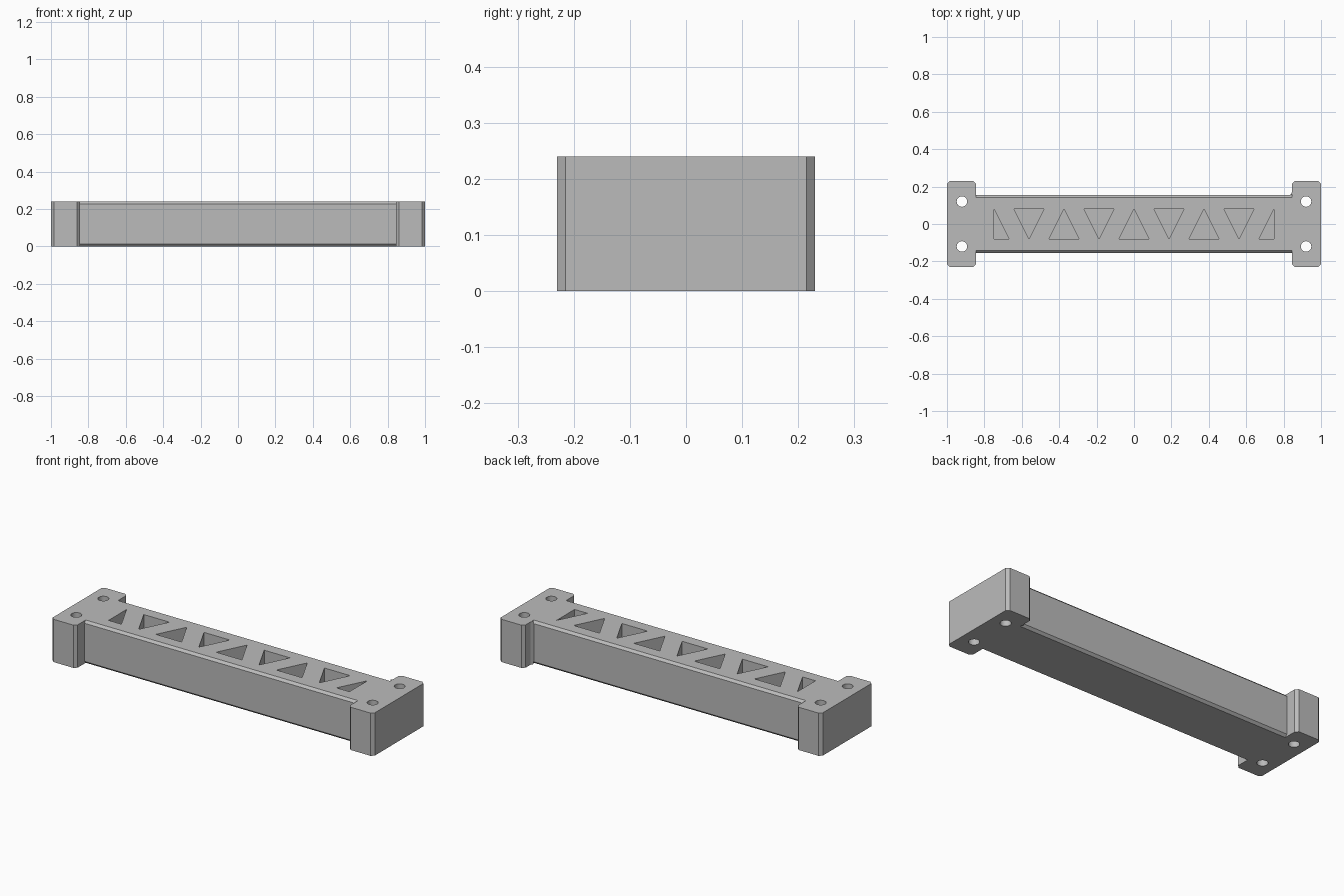
import bpy, bmesh, math
from mathutils import Vector

cube = bpy.data.objects.get("Cube")
if cube:
    bpy.data.objects.remove(cube, do_unlink=True)

HEIGHT = 0.24
BLOCK_X, BLOCK_Y = 0.845, 0.23      # inner face and half depth of the end blocks
BEAM_Y = 0.156                      # half depth of the beam
CORNER, EDGE = 0.015, 0.013         # block corner and beam edge chamfers
PITCH, HALF = 0.187, 0.08           # triangle spacing and half size
FLOOR = 0.03


def add_prism(bm, points, direction):
    """Extrude a flat polygon along a direction into a closed solid."""
    bottom = [bm.verts.new(p) for p in points]
    top = [bm.verts.new(Vector(p) + Vector(direction)) for p in points]
    faces = [bm.faces.new(bottom), bm.faces.new(top[::-1])]
    for i in range(len(points)):
        j = (i + 1) % len(points)
        faces.append(bm.faces.new((bottom[i], top[i], top[j], bottom[j])))
    bmesh.ops.recalc_face_normals(bm, faces=faces)


def make_object(name, bm):
    mesh = bpy.data.meshes.new(name)
    bm.to_mesh(mesh)
    bm.free()
    obj = bpy.data.objects.new(name, mesh)
    bpy.context.collection.objects.link(obj)
    return obj


# Grey material
grey = bpy.data.materials.new("plain grey")
grey.use_nodes = True
colour = (0.5, 0.5, 0.5, 1)
grey.diffuse_color = colour
grey.node_tree.nodes["Principled BSDF"].inputs["Base Color"].default_value = colour

# Body: quarter outline mirrored round, with a small fillet in one inner corner
quarter = [(1, BLOCK_Y - CORNER), (1 - CORNER, BLOCK_Y),
           (BLOCK_X + CORNER, BLOCK_Y), (BLOCK_X, BLOCK_Y - CORNER)]
outline = []
for sx, sy in ((1, 1), (-1, 1), (-1, -1), (1, -1)):
    corner = quarter + [(BLOCK_X, BEAM_Y)]
    if sx == sy == 1:
        corner = quarter + [(BLOCK_X, BEAM_Y + 0.015), (BLOCK_X - 0.009, BEAM_Y)]
    part = [(sx * x, sy * y, 0) for x, y in corner]
    outline += part if sx * sy > 0 else part[::-1]
bm = bmesh.new()
add_prism(bm, outline, (0, 0, HEIGHT))
body = make_object("bracket_body", bm)
body.data.materials.append(grey)

cut = bmesh.new()

# Chamfers along the four long edges of the beam
over = 0.002
for sy in (-1, 1):
    for z, sz in ((HEIGHT, 1), (0, -1)):
        y_in, y_out = BEAM_Y - EDGE - over, BEAM_Y + over
        z_in, z_out = z - sz * (EDGE + over), z + sz * over
        add_prism(cut, [(-BLOCK_X, sy * y_in, z_out), (-BLOCK_X, sy * y_out, z_in),
                        (-BLOCK_X, sy * y_out, z_out)], (2 * BLOCK_X, 0, 0))

# Triangular pockets, alternating up and down, with half triangles at the ends
for i in range(-4, 5):
    x = i * PITCH
    flip = 1 if i % 2 == 0 else -1
    left = x if i == -4 else x - HALF
    right = x if i == 4 else x + HALF
    points = [(left, -flip * HALF, FLOOR), (right, -flip * HALF, FLOOR),
              (x, flip * HALF, FLOOR)]
    add_prism(cut, points, (0, 0, HEIGHT))

# Screw holes through the end blocks
for sx in (-1, 1):
    for sy in (-1, 1):
        ring = [(sx * 0.92 + 0.028 * math.cos(a), sy * 0.12 + 0.028 * math.sin(a), -0.1)
                for a in (math.tau * k / 32 for k in range(32))]
        add_prism(cut, ring, (0, 0, 0.5))

cutter = make_object("cutter", cut)
cutter.data.materials.append(grey)
cutter.hide_render = True

# Apply the cuts and discard the helper
mod = body.modifiers.new("cuts", 'BOOLEAN')
mod.object = cutter
mod.operation = 'DIFFERENCE'
mod.solver = 'EXACT'
bpy.ops.object.select_all(action='DESELECT')
body.select_set(True)
bpy.context.view_layer.objects.active = body
bpy.ops.object.modifier_apply(modifier=mod.name)
bpy.data.objects.remove(cutter, do_unlink=True)
bpy.ops.object.shade_smooth_by_angle(angle=math.radians(30))
